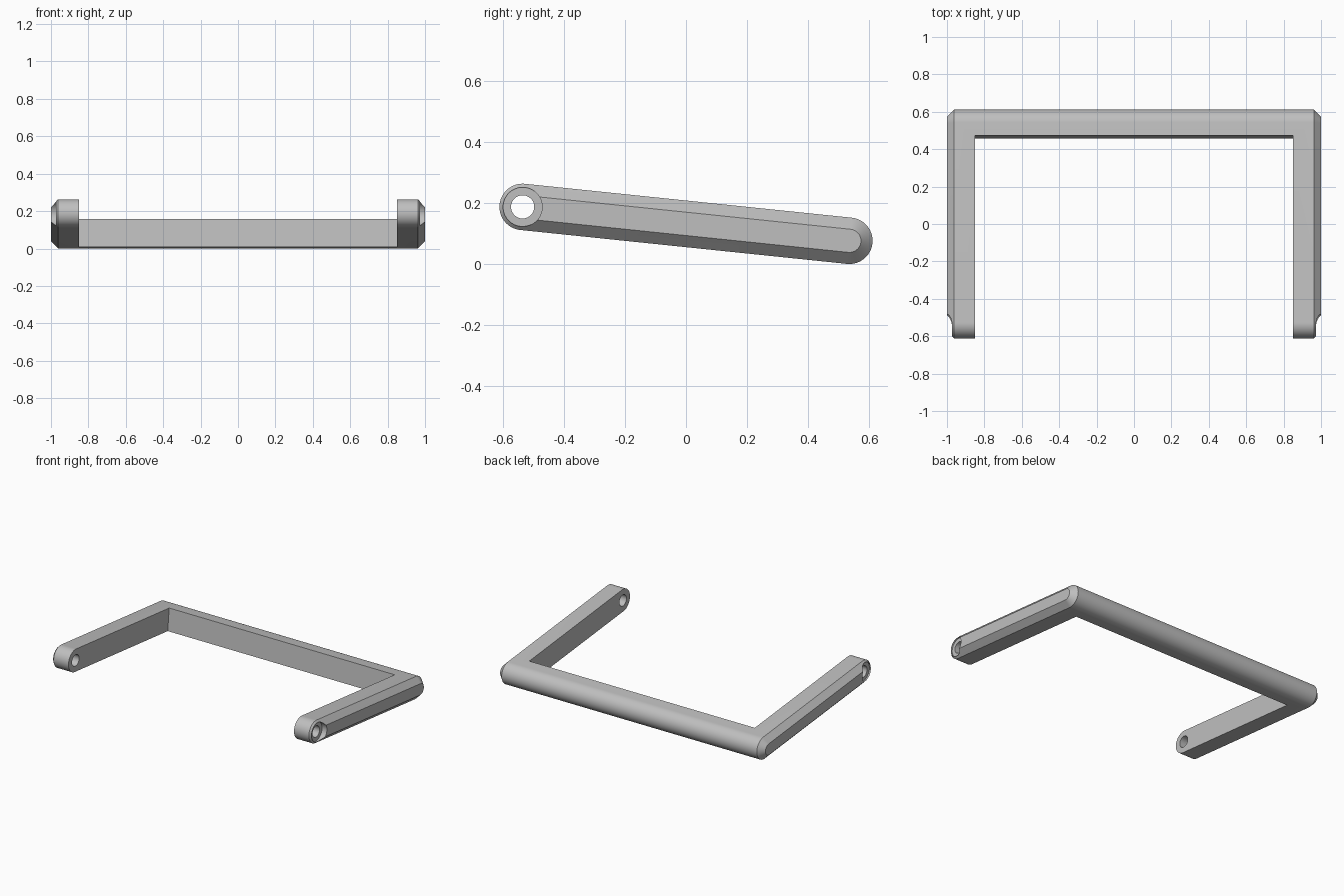
import bpy, bmesh, math
from mathutils import Vector, Matrix

if "Cube" in bpy.data.objects:
    bpy.data.objects.remove(bpy.data.objects["Cube"], do_unlink=True)

RADIUS, CHAMFER, INNER_X = 0.076, 0.038, 0.85
FRONT = Vector((0, -0.535, 0.187))   # pivot axis
BACK = Vector((0, 0.535, RADIUS))    # crossbar axis
along = (BACK - FRONT).normalized()
slope = math.atan2(along.z, along.y)

grey = bpy.data.materials.new("satin grey")
grey.use_nodes = True
grey.diffuse_color = (0.52, 0.52, 0.52, 1)
grey.node_tree.nodes["Principled BSDF"].inputs["Base Color"].default_value = grey.diffuse_color


def make_object(name, bm):
    bmesh.ops.recalc_face_normals(bm, faces=bm.faces)
    mesh = bpy.data.meshes.new(name)
    bm.to_mesh(mesh)
    bm.free()
    mesh.materials.append(grey)
    obj = bpy.data.objects.new(name, mesh)
    bpy.context.collection.objects.link(obj)
    return obj


def stadium(bm, x, radius, steps=32):
    """Ring of vertices around both axes, in the side plane."""
    ring = []
    for centre, start in ((BACK, slope - math.pi / 2), (FRONT, slope + math.pi / 2)):
        for i in range(steps + 1):
            a = start + math.pi * i / steps
            ring.append(bm.verts.new((x, centre.y + radius * math.cos(a),
                                      centre.z + radius * math.sin(a))))
    return ring


# Solid rounded body with chamfered outer ends
bm = bmesh.new()
rings = [stadium(bm, x, r) for x, r in (
    (-1, RADIUS - CHAMFER), (CHAMFER - 1, RADIUS),
    (1 - CHAMFER, RADIUS), (1, RADIUS - CHAMFER))]
for a, b in zip(rings, rings[1:]):
    for i in range(len(a)):
        j = (i + 1) % len(a)
        bm.faces.new((a[i], a[j], b[j], b[i]))
bm.faces.new(rings[0])
bm.faces.new(rings[-1])
handle = make_object("u_handle", bm)


def cylinder(name, radius, x_from, x_to):
    bm = bmesh.new()
    place = Matrix.Translation(((x_from + x_to) / 2, FRONT.y, FRONT.z))
    bmesh.ops.create_cone(bm, cap_ends=True, segments=64, radius1=radius, radius2=radius,
                          depth=abs(x_to - x_from),
                          matrix=place @ Matrix.Rotation(math.pi / 2, 4, 'Y'))
    return make_object(name, bm)


# Gap between the arms, square to their slope
bm = bmesh.new()
gap_end = BACK - along * 0.07
bmesh.ops.create_cube(bm, size=1, matrix=Matrix.Translation(gap_end - along)
                      @ Matrix.Rotation(slope, 4, 'X')
                      @ Matrix.Diagonal((2 * INNER_X, 2, 1, 1)))
cutters = [make_object("gap_cutter", bm)]

# Pivot holes and their outer counterbores
for side, sign in (("left", 1), ("right", -1)):
    cutters.append(cylinder(side + "_hole_cutter", 0.038, sign * 0.7, sign * 1.1))
    cutters.append(cylinder(side + "_counterbore_cutter", 0.064, sign * 0.963, sign * 1.1))

bpy.context.view_layer.objects.active = handle
for cutter in cutters:
    cutter.hide_render = True
    mod = handle.modifiers.new(cutter.name, 'BOOLEAN')
    mod.operation = 'DIFFERENCE'
    mod.solver = 'EXACT'
    mod.object = cutter
    bpy.ops.object.modifier_apply(modifier=mod.name)
for cutter in cutters:
    bpy.data.objects.remove(cutter, do_unlink=True)

# Smooth curves, crisp edges
bpy.ops.object.select_all(action='DESELECT')
handle.select_set(True)
bpy.ops.object.shade_smooth_by_angle(angle=math.radians(25))
